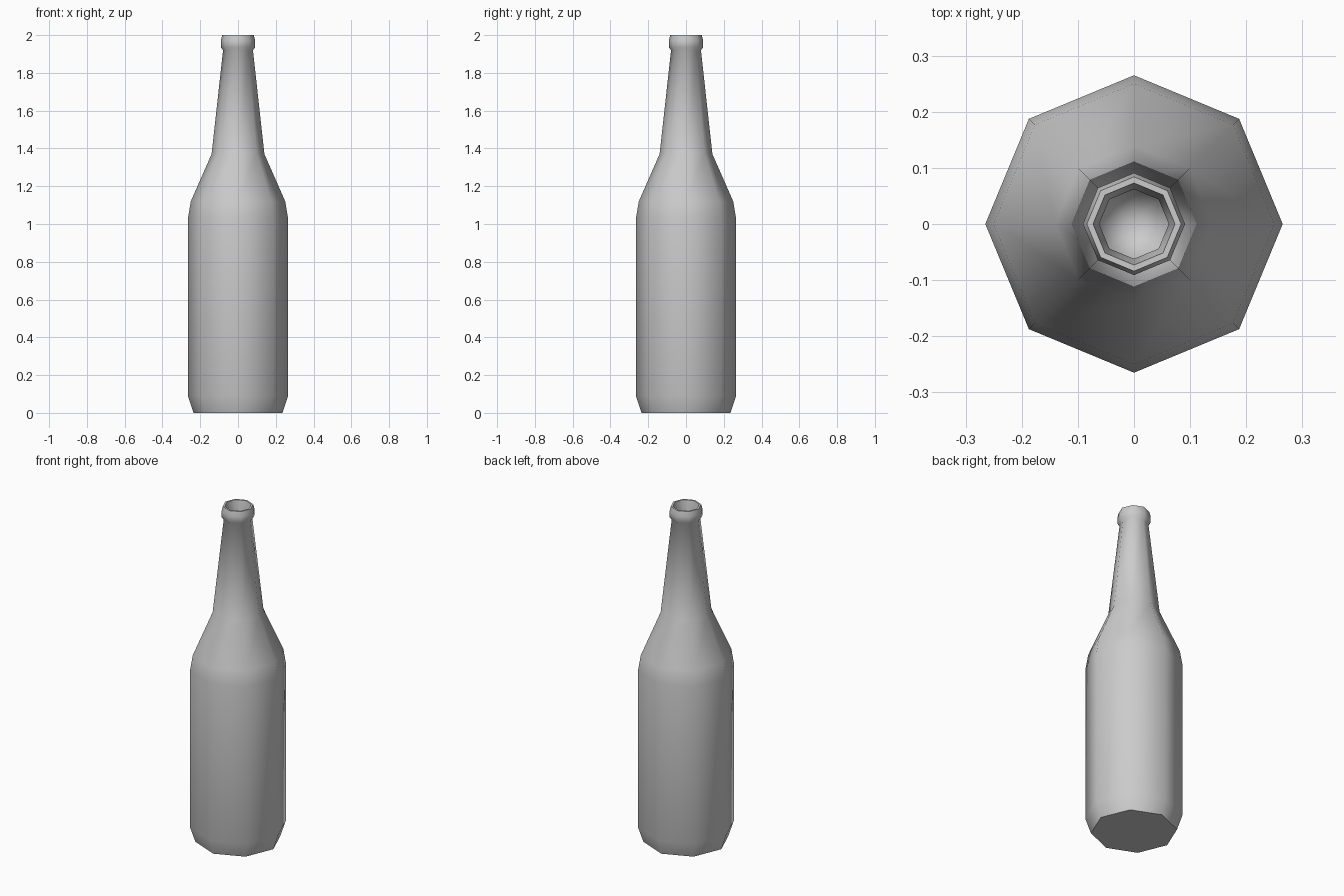
import bpy
import bmesh
from math import cos, sin, pi, radians

cube = bpy.data.objects.get("Cube")
if cube:
    bpy.data.objects.remove(cube)

SIDES = 8

# Plain grey glass
grey = bpy.data.materials.new("grey")
grey.use_nodes = True
colour = (0.6, 0.6, 0.6, 1)
grey.diffuse_color = colour
grey.node_tree.nodes["Principled BSDF"].inputs["Base Color"].default_value = colour

# (radius, height) from base, up the outside, over the lip and into the mouth
profile = [
    (0.235, 0), (0.265, 0.09), (0.265, 1.03), (0.25, 1.12),
    (0.14, 1.37), (0.079, 1.92), (0.091, 1.935), (0.091, 1.97),
    (0.084, 2.0), (0.073, 2.0), (0.062, 1.93), (0.062, 1.85),
]

bm = bmesh.new()
rings = [[bm.verts.new((r * cos(2 * pi * i / SIDES), r * sin(2 * pi * i / SIDES), z))
          for i in range(SIDES)] for r, z in profile]
for low, high in zip(rings, rings[1:]):
    for i in range(SIDES):
        j = (i + 1) % SIDES
        bm.faces.new((low[i], low[j], high[j], high[i]))

# Flat base and a fanned floor inside the mouth
bm.faces.new(rings[0][::-1])
floor = bm.verts.new((0, 0, profile[-1][1] - 0.03))
for i in range(SIDES):
    bm.faces.new((rings[-1][i], rings[-1][(i + 1) % SIDES], floor))

mesh = bpy.data.meshes.new("bottle")
bm.to_mesh(mesh)
bm.free()
mesh.materials.append(grey)
bottle = bpy.data.objects.new("bottle", mesh)
bpy.context.collection.objects.link(bottle)

bpy.context.view_layer.objects.active = bottle
bottle.select_set(True)
bpy.ops.object.shade_smooth_by_angle(angle=radians(65))
